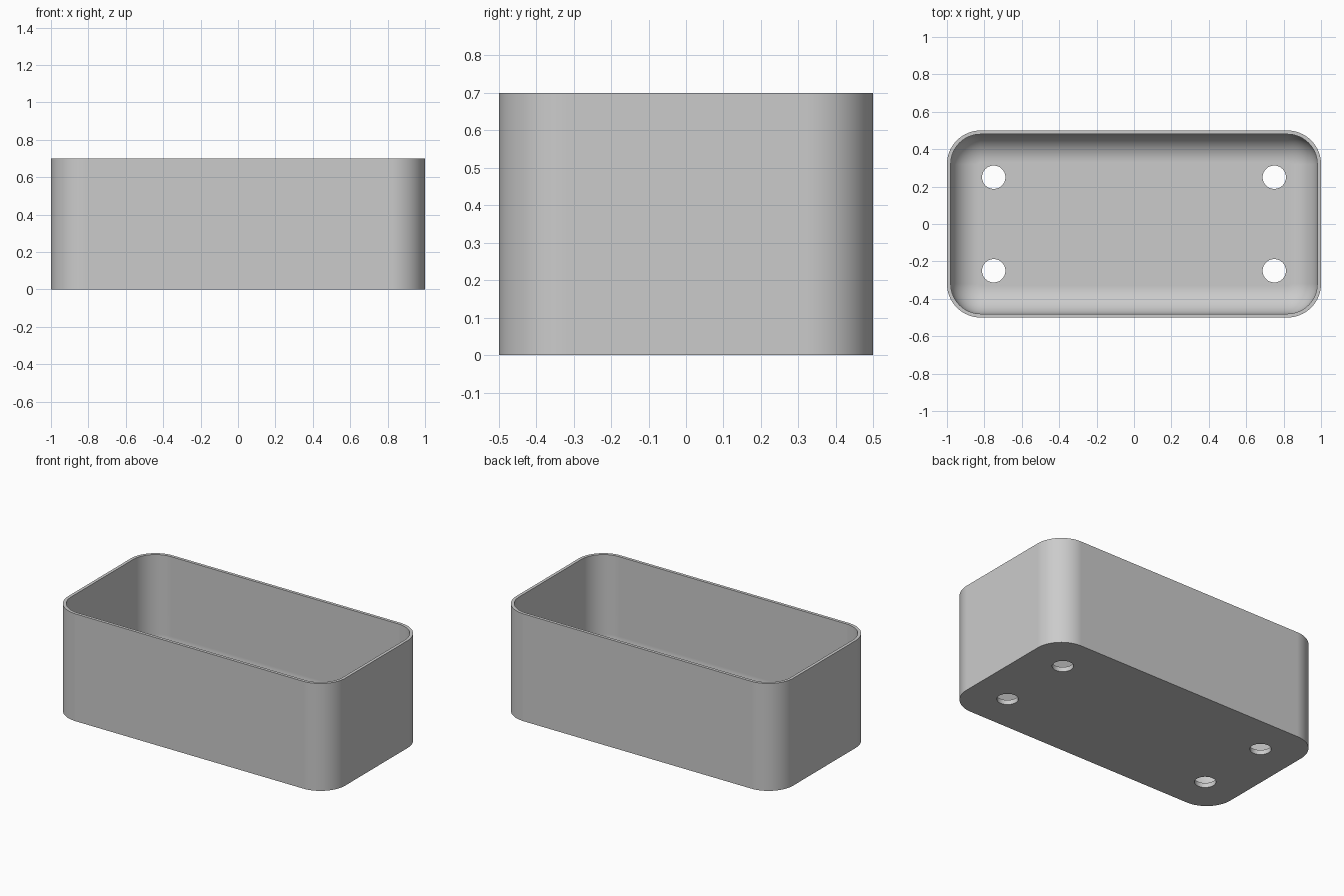
import bpy, bmesh
from math import sin, cos, pi
from mathutils import Matrix

cube = bpy.data.objects.get("Cube")
if cube:
    bpy.data.objects.remove(cube, do_unlink=True)

LENGTH, WIDTH, HEIGHT = 2.0, 1.0, 0.7
CORNER, WALL, FLOOR = 0.18, 0.02, 0.03
FILLET = 0.15
HOLE_RADIUS, HOLE_X, HOLE_Y = 0.0625, 0.75, 0.25
STEPS = 16

grey = bpy.data.materials.new("light grey")
grey.use_nodes = True
grey.diffuse_color = (0.6, 0.6, 0.6, 1)
grey.node_tree.nodes["Principled BSDF"].inputs["Base Color"].default_value = (0.6, 0.6, 0.6, 1)


def make_object(name, bm):
    bmesh.ops.recalc_face_normals(bm, faces=bm.faces)
    mesh = bpy.data.meshes.new(name)
    bm.to_mesh(mesh)
    bm.free()
    mesh.materials.append(grey)
    obj = bpy.data.objects.new(name, mesh)
    bpy.context.collection.objects.link(obj)
    return obj


def ring(bm, inset, z):
    """Rounded rectangle of vertices, inset from the outer wall."""
    r = CORNER - inset
    cx, cy = LENGTH / 2 - CORNER, WIDTH / 2 - CORNER
    verts = []
    for q, (sx, sy) in enumerate([(1, 1), (-1, 1), (-1, -1), (1, -1)]):
        for i in range(STEPS + 1):
            a = (q + i / STEPS) * pi / 2
            verts.append(bm.verts.new((sx * cx + r * cos(a), sy * cy + r * sin(a), z)))
    return verts


# Tray shell: outside wall, rim, inside wall, rounded fillet down to the floor
bm = bmesh.new()
profile = [(0, 0), (0, HEIGHT), (WALL, HEIGHT)]
for i in range(STEPS + 1):
    t = i / STEPS * pi / 2
    profile.append((WALL + FILLET * (1 - cos(t)), FLOOR + FILLET * (1 - sin(t))))
rings = [ring(bm, inset, z) for inset, z in profile]
for a, b in zip(rings, rings[1:]):
    for i in range(len(a)):
        j = (i + 1) % len(a)
        bm.faces.new((a[i], a[j], b[j], b[i]))
bm.faces.new(rings[0])
bm.faces.new(rings[-1])
tray = make_object("tray", bm)

# Drain holes through the floor
bm = bmesh.new()
for sx in (-1, 1):
    for sy in (-1, 1):
        bmesh.ops.create_cone(bm, cap_ends=True, segments=48, radius1=HOLE_RADIUS,
                              radius2=HOLE_RADIUS, depth=0.2,
                              matrix=Matrix.Translation((sx * HOLE_X, sy * HOLE_Y, 0)))
cutter = make_object("drain_hole_cutter", bm)
cutter.hide_render = True

cut = tray.modifiers.new("drain holes", 'BOOLEAN')
cut.operation = 'DIFFERENCE'
cut.solver = 'EXACT'
cut.object = cutter
bpy.ops.object.select_all(action='DESELECT')
bpy.context.view_layer.objects.active = tray
tray.select_set(True)
bpy.ops.object.modifier_apply(modifier=cut.name)
bpy.data.objects.remove(cutter, do_unlink=True)

# Smooth curves, crisp rim and hole edges, flat floor and walls
bpy.ops.object.shade_smooth_by_angle(angle=pi / 6)
weighted = tray.modifiers.new("flat face shading", 'WEIGHTED_NORMAL')
weighted.keep_sharp = True
